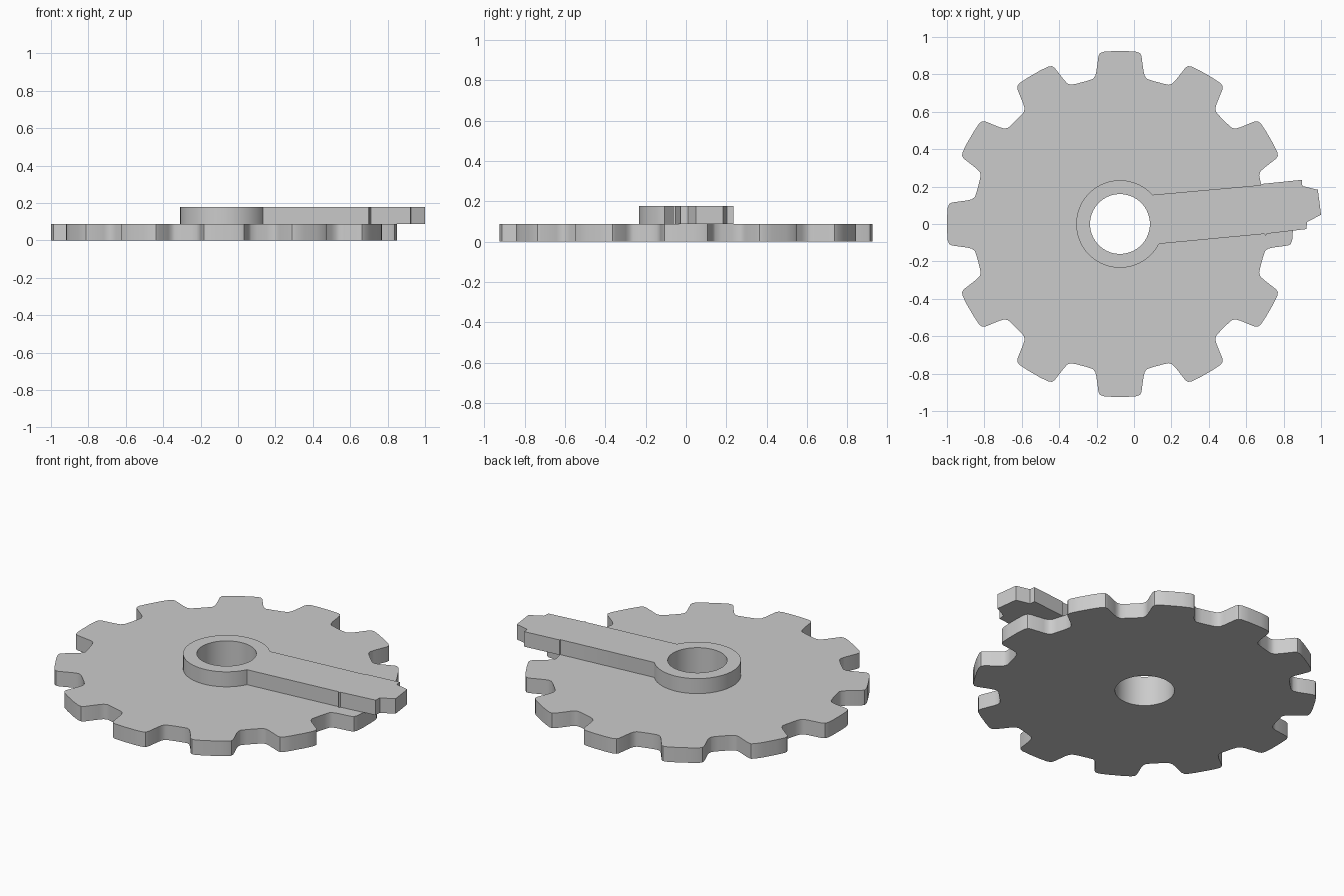
import bpy, bmesh
from math import sin, cos, radians
from mathutils import Vector

old = bpy.data.objects.get("Cube")
if old:
    bpy.data.objects.remove(old)

CENTRE_X = -0.075
THICK = 0.089
HOLE_R = 0.16
HUB_R = 0.234

grey = bpy.data.materials.new("plain_grey")
grey.use_nodes = True
colour = (0.6, 0.6, 0.6, 1)
grey.diffuse_color = colour
grey.node_tree.nodes["Principled BSDF"].inputs["Base Color"].default_value = colour


def polar(r, deg):
    a = radians(deg)
    return (CENTRE_X + r * cos(a), r * sin(a))


def arc(r, start, end, steps):
    return [polar(r, start + (end - start) * i / steps) for i in range(steps + 1)]


def plate(name, outlines, z):
    """Filled flat outline with holes, extruded to one plate thickness."""
    curve = bpy.data.curves.new(name + "_outline", 'CURVE')
    curve.dimensions = '2D'
    curve.fill_mode = 'BOTH'
    curve.extrude = THICK / 2
    for pts in outlines:
        spline = curve.splines.new('POLY')
        spline.points.add(len(pts) - 1)
        for p, (x, y) in zip(spline.points, pts):
            p.co = (x, y, 0, 1)
        spline.use_cyclic_u = True
    temp = bpy.data.objects.new(name + "_outline", curve)
    bpy.context.collection.objects.link(temp)
    bpy.context.view_layer.update()
    graph = bpy.context.evaluated_depsgraph_get()
    mesh = bpy.data.meshes.new_from_object(temp.evaluated_get(graph))
    bpy.data.objects.remove(temp)

    # weld the caps to the walls and seat the plate at its height
    bm = bmesh.new()
    bm.from_mesh(mesh)
    bmesh.ops.remove_doubles(bm, verts=bm.verts, dist=0.0002)
    bmesh.ops.recalc_face_normals(bm, faces=bm.faces)
    bmesh.ops.translate(bm, verts=bm.verts, vec=Vector((0, 0, z + THICK / 2)))
    bm.to_mesh(mesh)
    bm.free()
    mesh.name = name
    mesh.materials.clear()
    mesh.materials.append(grey)
    obj = bpy.data.objects.new(name, mesh)
    bpy.context.collection.objects.link(obj)
    bpy.ops.object.select_all(action='DESELECT')
    obj.select_set(True)
    bpy.context.view_layer.objects.active = obj
    bpy.ops.object.shade_smooth_by_angle(angle=radians(35))
    return obj


hole = arc(HOLE_R, 0, 360, 64)[:-1]

# Gear wheel: half a tooth as (angle, radius), mirrored and repeated
half_tooth = [(2.5, 0.925), (5.5, 0.925), (6.7, 0.919), (7.3, 0.905),
              (8.8, 0.825), (9.5, 0.802), (10.6, 0.789), (13, 0.785)]
tooth = [(-a, r) for a, r in reversed(half_tooth)] + half_tooth
wheel = [polar(r, 30 * i + a) for i in range(12) for a, r in tooth]
plate("gear_wheel", [wheel, hole], 0)

# Lever: ring hub with a slanted arm and a blunt pointed tip
arm = [(0.136, -0.106), (0.698, -0.053), (0.704, -0.064), (0.71, -0.052),
       (0.922, -0.027), (0.925, 0.01), (1.0, 0.05), (0.983, 0.183),
       (0.9, 0.203), (0.897, 0.236), (0.682, 0.214), (0.679, 0.208),
       (0.1, 0.156)]
lever = arc(HUB_R, 42, 333, 56) + arm
plate("lever_arm", [lever, hole], THICK)
